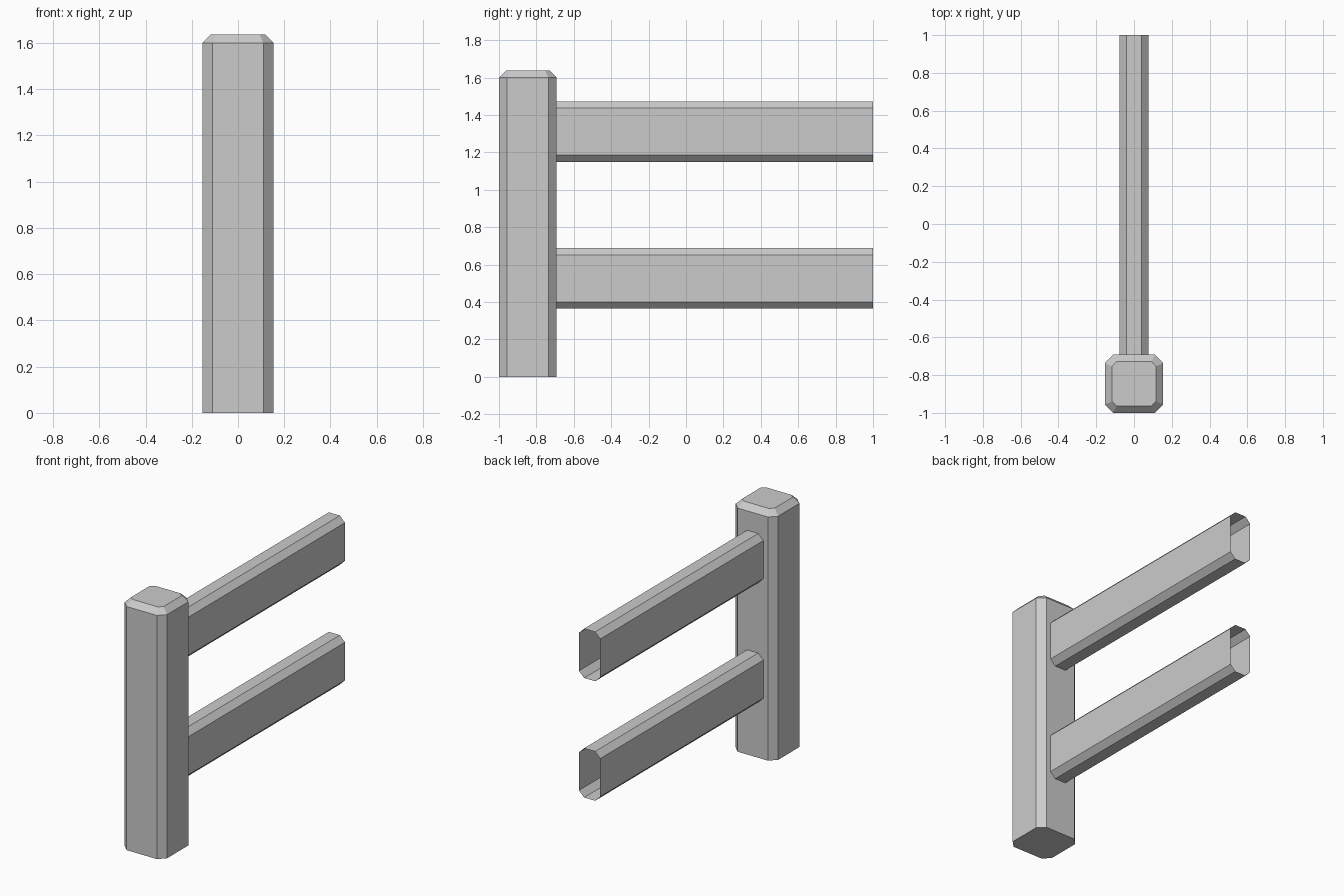
import bpy, bmesh

if "Cube" in bpy.data.objects:
    bpy.data.objects.remove(bpy.data.objects["Cube"])


def octagon(hu, hv, c):
    """Chamfered rectangle outline with half sizes hu, hv and corner cut c."""
    return [(hu, -hv + c), (hu, hv - c), (hu - c, hv), (-hu + c, hv),
            (-hu, hv - c), (-hu, -hv + c), (-hu + c, -hv), (hu - c, -hv)]


def loft(name, rings, caps):
    """Skin matching rings with quads, optionally closing both ends."""
    bm = bmesh.new()
    loops = [[bm.verts.new(p) for p in ring] for ring in rings]
    for a, b in zip(loops, loops[1:]):
        for i in range(len(a)):
            j = (i + 1) % len(a)
            bm.faces.new((a[i], a[j], b[j], b[i]))
    if caps:
        bm.faces.new(loops[0][::-1])
        bm.faces.new(loops[-1])
    bm.normal_update()
    mesh = bpy.data.meshes.new(name)
    bm.to_mesh(mesh)
    bm.free()
    obj = bpy.data.objects.new(name, mesh)
    bpy.context.collection.objects.link(obj)
    return obj


# Post: chamfered square column with a bevelled top
POST_Y, HALF = -0.846, 0.154
levels = [(0, HALF, 0.044), (1.6, HALF, 0.044), (1.637, 0.117, 0.024)]
loft("post", [[(x, POST_Y + y, z) for x, y in octagon(h, h, c)]
              for z, h, c in levels], True)

# Rails: open-ended chamfered tubes running back from the post
for name, zc in (("lower_rail", 0.526), ("upper_rail", 1.311)):
    loft(name, [[(x, y, zc + z) for x, z in octagon(0.077, 0.162, 0.037)]
                for y in (1.0, POST_Y + HALF)], False)
